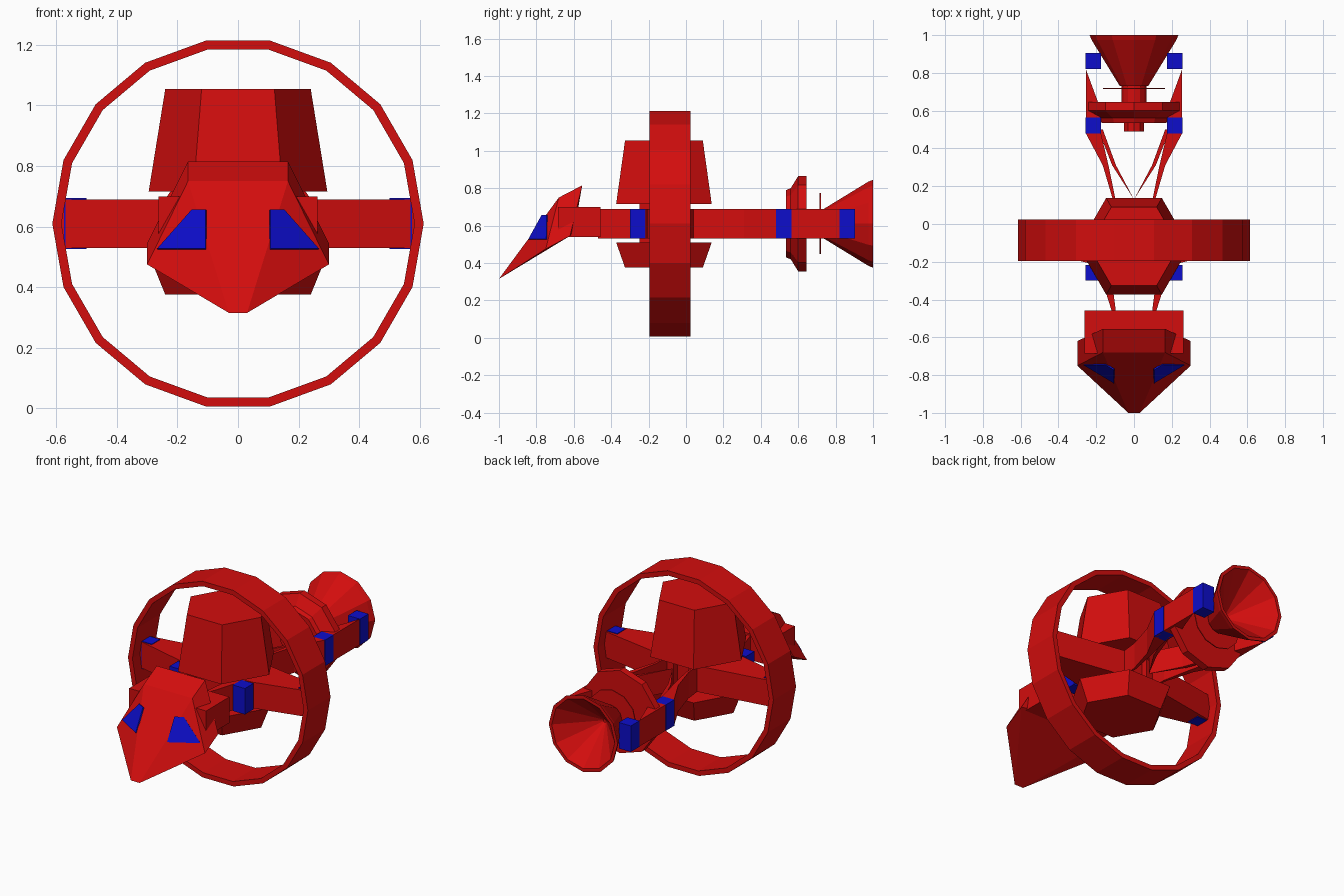
import bpy, bmesh, math
from mathutils import Vector, Matrix

cube = bpy.data.objects.get("Cube")
if cube:
    bpy.data.objects.remove(cube)


def material(name, color):
    m = bpy.data.materials.new(name)
    m.use_nodes = True
    m.diffuse_color = color
    m.node_tree.nodes["Principled BSDF"].inputs["Base Color"].default_value = color
    return m


RED = material("red paint", (0.65, 0.004, 0.004, 1))
BLUE = material("blue paint", (0.004, 0.004, 0.6, 1))
LOW, HIGH = 0.53, 0.69      # height band of the frame
MID = 0.61                  # axis height


def finish(name, bm, mat):
    bmesh.ops.recalc_face_normals(bm, faces=bm.faces)
    mesh = bpy.data.meshes.new(name)
    bm.to_mesh(mesh)
    bm.free()
    mesh.materials.append(mat)
    ob = bpy.data.objects.new(name, mesh)
    bpy.context.collection.objects.link(ob)
    return ob


def box(name, x, y, z, mat=RED):
    bm = bmesh.new()
    bmesh.ops.create_cube(bm, size=1)
    for v in bm.verts:
        v.co = [r[0] + (c + 0.5) * (r[1] - r[0]) for c, r in zip(v.co, (x, y, z))]
    return finish(name, bm, mat)


def prism(name, outline, z0=LOW, z1=HIGH, mat=RED):
    """Extrude a plan outline upwards."""
    bm = bmesh.new()
    face = bm.faces.new([bm.verts.new((x, y, z0)) for x, y in outline])
    new = bmesh.ops.extrude_face_region(bm, geom=[face])["geom"]
    top = [v for v in new if isinstance(v, bmesh.types.BMVert)]
    bmesh.ops.translate(bm, verts=top, vec=(0, 0, z1 - z0))
    return finish(name, bm, mat)


def lathe(name, profile, sides, origin, axis, turn=0, closed=False):
    """Rings of (position, radius) around the y or z axis."""
    bm = bmesh.new()
    rings = []
    for t, r in profile:
        ring = []
        for i in range(sides):
            a = turn + math.tau * i / sides
            c, s = r * math.cos(a), r * math.sin(a)
            co = Vector((c, t, s)) if axis == "y" else Vector((c, s, t))
            ring.append(bm.verts.new(co + Vector(origin)))
        rings.append(ring)
    pairs = list(zip(rings, rings[1:]))
    if closed:
        pairs.append((rings[-1], rings[0]))
    else:
        bm.faces.new(rings[0])
        bm.faces.new(rings[-1])
    for a, b in pairs:
        for i in range(sides):
            j = (i + 1) % sides
            bm.faces.new((a[i], a[j], b[j], b[i]))
    return finish(name, bm, RED)


def hull(name, points, mat=RED):
    bm = bmesh.new()
    verts = [bm.verts.new(p) for p in points]
    bmesh.ops.convex_hull(bm, input=verts)
    bmesh.ops.dissolve_limit(bm, angle_limit=0.02, verts=bm.verts, edges=bm.edges)
    return finish(name, bm, mat)


# Big ring around the hull
lathe("outer_ring", [(-0.195, 0.613), (0.025, 0.613), (0.025, 0.583), (-0.195, 0.583)],
      18, (0, 0, MID), "y", closed=True)

# Upper and lower hexagonal cabins and the core joining them
hub = (0, -0.118, 0)
lathe("upper_cabin", [(0.715, 0.295), (1.055, 0.24)], 6, hub, "z")
lathe("lower_cabin", [(0.375, 0.24), (0.51, 0.295)], 6, hub, "z")
lathe("core", [(0.5, 0.15), (0.72, 0.15)], 6, hub, "z")

# Wedge-shaped head
half = [(0.03, -1, 0.315), (0.3, -0.75, 0.475), (0.3, -0.62, 0.545),
        (0.165, -0.68, 0.75), (0.165, -0.555, 0.815), (0.165, -0.6, 0.56)]
hull("head", [(s * x, y, z) for s in (-1, 1) for x, y, z in half])
box("head_block", (-0.262, 0.262), (-0.685, -0.457), (0.54, 0.70))

# Facet of the head that carries the eye
tip, cheek, brow = Vector(half[0]), Vector(half[1]), Vector(half[3])
normal = (cheek - tip).cross(brow - tip).normalized()


def on_facet(x, z, lift):
    y = tip.y - (normal.x * (x - tip.x) + normal.z * (z - tip.z)) / normal.y
    return Vector((x, y, z)) + normal * lift


for side, s in (("left", 1), ("right", -1)):
    def flip(points):
        return [(s * p[0], *p[1:]) for p in points]

    def span(a, b):
        return sorted((s * a, s * b))

    eye = [(0.105, 0.525), (0.105, 0.655), (0.15, 0.655), (0.265, 0.525)]
    hull(side + "_eye", flip([on_facet(x, z, d) for x, z in eye for d in (-0.003, 0.005)]), BLUE)

    # Neck struts
    prism(side + "_neck_strut", flip([(0.095, -0.47), (0.115, -0.47), (0.2, -0.2), (0.13, -0.2)]))

    # Side arm tapering out to the ring, with its end block
    prism(side + "_arm", flip([(0.05, -0.23), (0.25, -0.205), (0.59, -0.12),
                               (0.59, -0.04), (0.05, 0.05)]))
    box(side + "_arm_block", span(0.5, 0.575), (-0.125, -0.045), (LOW - 0.004, HIGH + 0.004), BLUE)

    # Tail struts
    prism(side + "_tail_strut", flip([(0.1, 0.0), (0.115, 0.14), (0.165, 0.31), (0.255, 0.48),
                                      (0.255, 0.82), (0.185, 0.63), (0.175, 0.48), (0.135, 0.31),
                                      (0.1, 0.14)]))
    prism(side + "_inner_strut", flip([(0, 0.13), (0.115, 0.31), (0.19, 0.5), (0.165, 0.5),
                                       (0.095, 0.31)]), LOW + 0.01, HIGH - 0.01)

    # Blue frame blocks
    for label, y in (("front", -0.258), ("middle", 0.522), ("rear", 0.862)):
        box(f"{side}_{label}_block", span(0.175, 0.257), (y - 0.042, y + 0.042),
            (LOW, HIGH), BLUE)

# Engine: drum, shaft, thin disc and hollow bell
engine = (0, 0, MID)
quarter = math.pi / 2
lathe("engine_cap", [(0.49, 0.055), (0.55, 0.055)], 10, engine, "y", quarter)
lathe("engine_drum", [(0.535, 0.18), (0.56, 0.19), (0.6, 0.255), (0.645, 0.255)],
      10, engine, "y", quarter)
lathe("engine_shaft", [(0.64, 0.065), (0.75, 0.065)], 12, engine, "y")
lathe("engine_disc", [(0.715, 0.163), (0.721, 0.163)], 12, engine, "y")
lathe("engine_bell", [(0.73, 0.075), (0.975, 0.225), (1.0, 0.235), (1.0, 0.215), (0.79, 0.01)],
      12, engine, "y")
